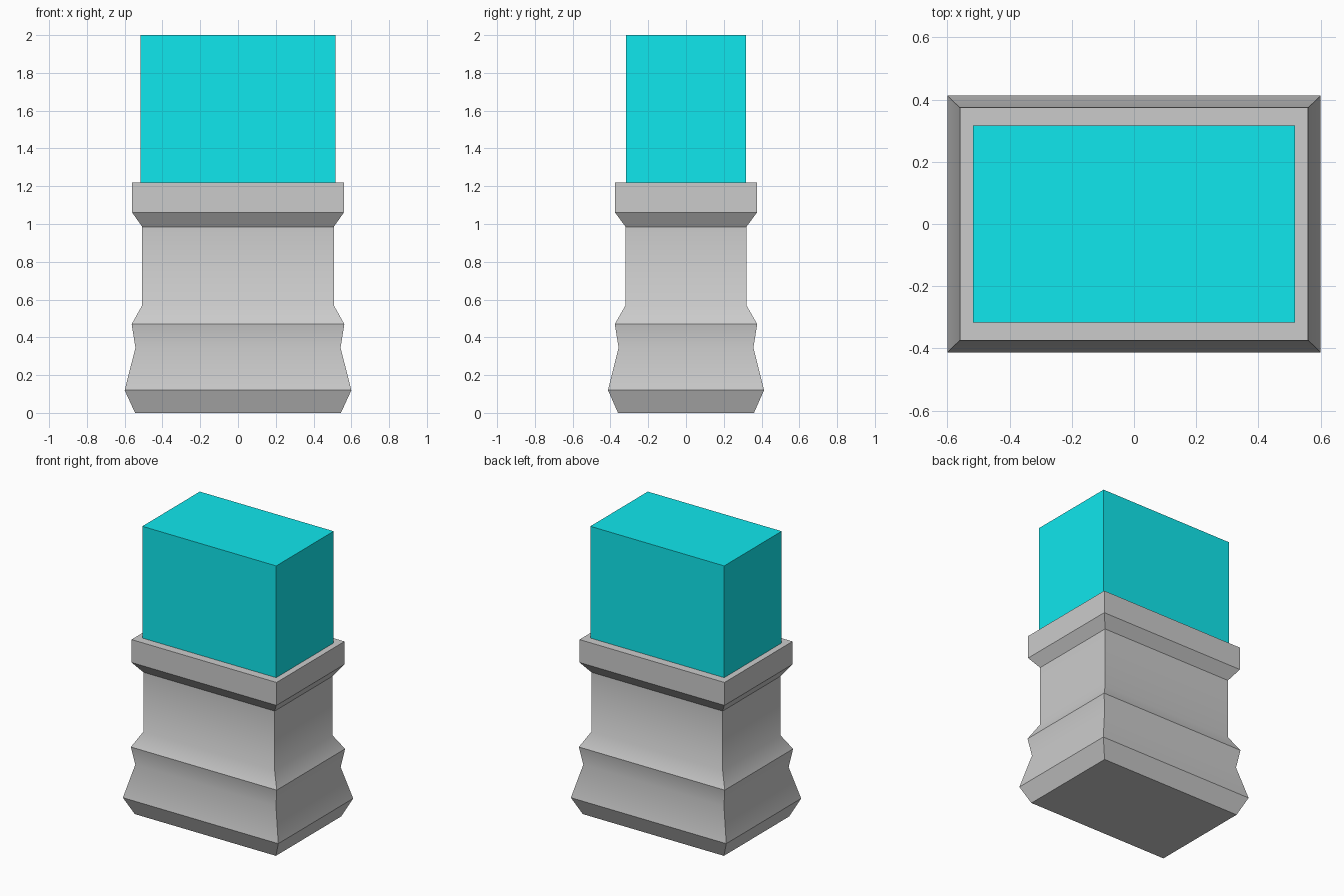
import bpy, bmesh, math

if "Cube" in bpy.data.objects:
    bpy.data.objects.remove(bpy.data.objects["Cube"])


def rect_loft(name, rings):
    """Loft rectangular rings (half_x, half_y, z) and cap both ends."""
    bm = bmesh.new()
    loops = [[bm.verts.new((sx * hx, sy * hy, z))
              for sx, sy in ((-1, -1), (1, -1), (1, 1), (-1, 1))]
             for hx, hy, z in rings]
    for low, high in zip(loops, loops[1:]):
        for i in range(4):
            j = (i + 1) % 4
            bm.faces.new((low[i], low[j], high[j], high[i]))
    bm.faces.new(loops[0][::-1])
    bm.faces.new(loops[-1])
    mesh = bpy.data.meshes.new(name)
    bm.to_mesh(mesh)
    bm.free()
    obj = bpy.data.objects.new(name, mesh)
    bpy.context.collection.objects.link(obj)
    return obj


# Moulded stone pedestal: flared foot, waist and cap
pedestal = rect_loft("pedestal", [
    (0.545, 0.36, 0.0), (0.60, 0.413, 0.12), (0.543, 0.357, 0.345),
    (0.563, 0.377, 0.47), (0.507, 0.32, 0.57), (0.507, 0.32, 0.985),
    (0.56, 0.375, 1.06), (0.56, 0.375, 1.22)])

# Smooth only the shallow bends of the moulding
bpy.context.view_layer.objects.active = pedestal
pedestal.select_set(True)
bpy.ops.object.shade_smooth_by_angle(angle=math.radians(31))

# Coloured block standing on the cap
block = rect_loft("upper_block", [(0.517, 0.317, 1.22), (0.517, 0.317, 2.0)])
cyan = bpy.data.materials.new("cyan")
cyan.diffuse_color = (0.005, 0.8, 0.85, 1.0)
cyan.use_nodes = True
cyan.node_tree.nodes["Principled BSDF"].inputs["Base Color"].default_value = cyan.diffuse_color
block.data.materials.append(cyan)
